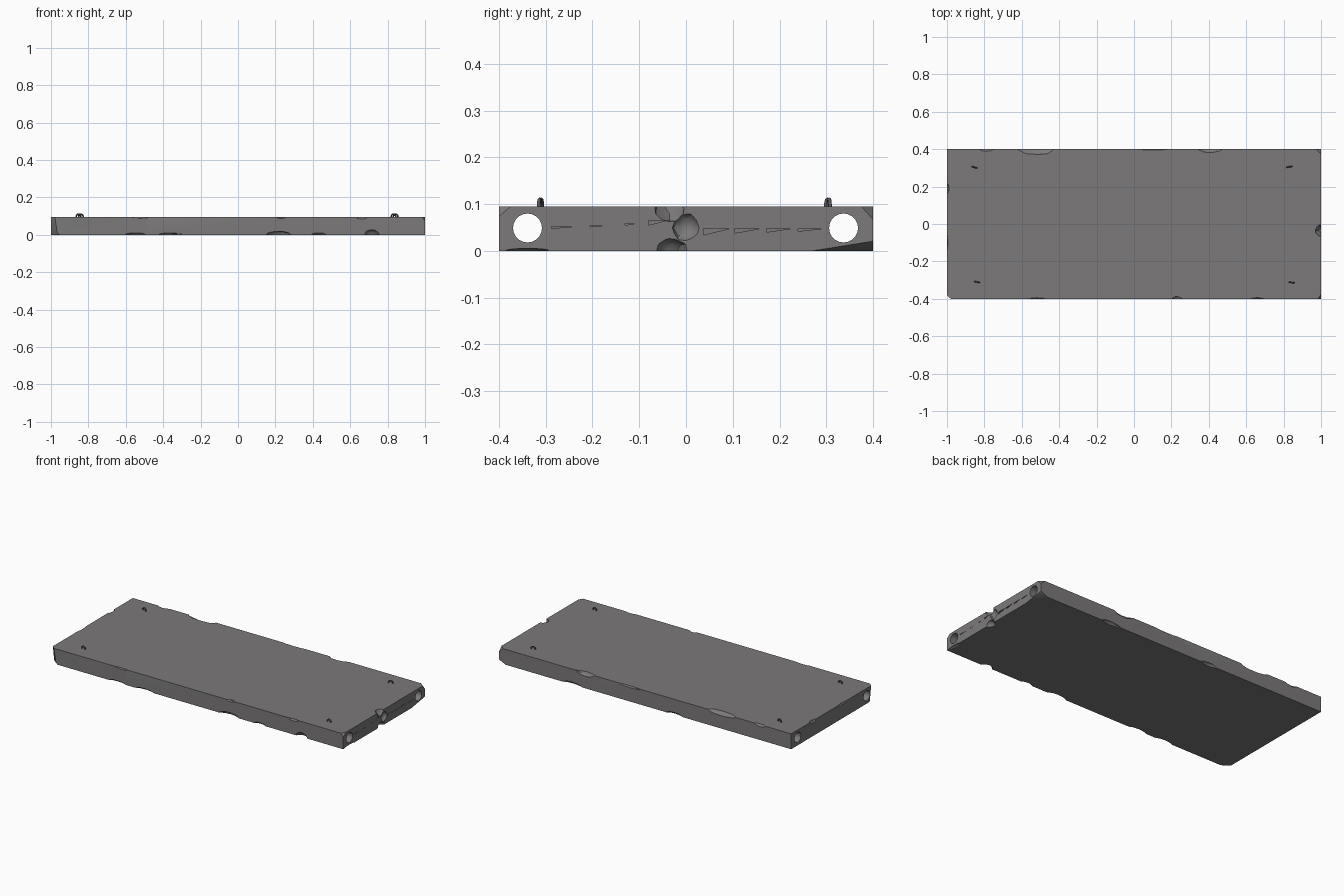
import bpy, bmesh, math, random
from mathutils import Vector, Matrix

if "Cube" in bpy.data.objects:
    bpy.data.objects.remove(bpy.data.objects["Cube"])

random.seed(4)
H = 0.095


def material(name, rgb):
    m = bpy.data.materials.new(name)
    m.diffuse_color = (*rgb, 1)
    m.use_nodes = True
    m.node_tree.nodes["Principled BSDF"].inputs["Base Color"].default_value = m.diffuse_color
    return m


concrete = material("concrete grey", (0.2, 0.192, 0.195))
steel = material("dark steel", (0.1, 0.095, 0.095))


def to_object(bm, name, mat):
    bmesh.ops.recalc_face_normals(bm, faces=bm.faces)
    me = bpy.data.meshes.new(name)
    bm.to_mesh(me)
    bm.free()
    ob = bpy.data.objects.new(name, me)
    bpy.context.collection.objects.link(ob)
    me.materials.append(mat)
    return ob


# Slab block with broken corners sliced off by planes
bm = bmesh.new()
bmesh.ops.create_cube(bm, size=1, matrix=Matrix.Translation((0, 0, H / 2)) @ Matrix.Diagonal((2, 0.8, H, 1)))
slices = [((-0.972, -0.4, H / 2), (-1, -1.1, -0.15)),
          ((-0.955, -0.4, 0), (-1, -1.3, -0.9)),
          ((-0.985, -0.4, H), (-0.8, -1, 0.8)),
          ((1, 0.375, 0.0), (0.7, 1, -1.1)),
          ((1, 0.27, 0.0), (0.45, 0.16, -1.0)),
          ((1, 0.375, H), (0.9, 1, 0.9)),
          ((1, -0.375, H), (0.9, -0.6, 0.7))]
for co, no in slices:
    r = bmesh.ops.bisect_plane(bm, geom=bm.verts[:] + bm.edges[:] + bm.faces[:], plane_co=co,
                               plane_no=Vector(no).normalized(), clear_outer=True)
    bmesh.ops.holes_fill(bm, edges=[e for e in bm.edges if e.is_boundary])
slab = to_object(bm, "concrete_slab", concrete)


def carve(bm):
    cutter = to_object(bm, "cutter", concrete)
    cutter.hide_render = True
    mod = slab.modifiers.new("carve", 'BOOLEAN')
    mod.operation = 'DIFFERENCE'
    mod.solver = 'EXACT'
    mod.object = cutter
    bpy.context.view_layer.objects.active = slab
    bpy.ops.object.modifier_apply(modifier=mod.name)
    bpy.data.objects.remove(cutter)


# Two hollow cores running the full length
for y in (-0.339, 0.337):
    bm = bmesh.new()
    bmesh.ops.create_cone(bm, cap_ends=True, segments=20, radius1=0.031, radius2=0.031, depth=2.4,
                          matrix=Matrix.Translation((0, y, 0.049)) @ Matrix.Rotation(math.pi / 2, 4, 'Y'))
    carve(bm)

# Chips knocked out of the edges: centre, then radii
chips = [
    ((-0.55, -0.405, 0), (0.06, 0.02, 0.011)), ((-0.36, -0.405, 0), (0.07, 0.02, 0.011)),
    ((0.22, -0.405, 0), (0.07, 0.025, 0.021)), ((0.43, -0.405, 0), (0.04, 0.018, 0.012)),
    ((0.715, -0.405, 0), (0.04, 0.03, 0.03)),
    ((0.23, -0.405, H), (0.03, 0.018, 0.009)), ((0.66, -0.403, H), (0.04, 0.01, 0.013)),
    ((-0.52, -0.403, H), (0.05, 0.009, 0.008)),
    ((-0.52, 0.405, H), (0.1, 0.035, 0.018)), ((-0.79, 0.405, H), (0.04, 0.016, 0.014)),
    ((0.41, 0.405, H), (0.065, 0.024, 0.022)), ((0.1, 0.403, H), (0.09, 0.009, 0.01)),
    ((0.5, 0.405, 0), (0.07, 0.02, 0.015)), ((-0.2, 0.405, 0), (0.06, 0.02, 0.015)),
    ((-1.003, 0.19, H), (0.015, 0.03, 0.018)), ((-1.003, -0.1, H), (0.008, 0.05, 0.01)),
    ((1.008, -0.035, H), (0.04, 0.035, 0.036)), ((1.01, 0.0, 0.05), (0.03, 0.032, 0.033)),
    ((1.008, -0.03, 0), (0.035, 0.035, 0.028)), ((1.004, -0.34, 0), (0.02, 0.05, 0.006)),
]
for co, rad in chips:
    bm = bmesh.new()
    bmesh.ops.create_icosphere(bm, subdivisions=2, radius=1)
    for v in bm.verts:
        v.co *= random.uniform(0.9, 1.05)
    bmesh.ops.transform(bm, verts=bm.verts, matrix=Matrix.Translation(co) @ Matrix.Diagonal((*rad, 1)))
    carve(bm)

# Broken crack line on the right end: wedge-shaped nicks (start y, end y, z, height)
for y0, y1, z, h in [(-0.288, -0.24, 0.05, 0.004), (-0.205, -0.172, 0.053, 0.003),
                     (-0.13, -0.105, 0.057, 0.004), (-0.08, -0.042, 0.06, 0.01),
                     (0.037, 0.095, 0.041, 0.014), (0.104, 0.16, 0.043, 0.01),
                     (0.172, 0.227, 0.044, 0.008), (0.24, 0.295, 0.045, 0.006)]:
    bm = bmesh.new()
    outline = [(y0, z - h / 2), (y1, z + h / 2), (y0, z + h / 2)]
    f = bm.faces.new([bm.verts.new((0.992, y, zz)) for y, zz in outline])
    ext = bmesh.ops.extrude_face_region(bm, geom=[f])
    bmesh.ops.translate(bm, vec=(0.02, 0, 0), verts=[g for g in ext["geom"] if isinstance(g, bmesh.types.BMVert)])
    carve(bm)

bpy.ops.object.select_all(action='DESELECT')
slab.select_set(True)
bpy.context.view_layer.objects.active = slab
bpy.ops.object.shade_smooth_by_angle(angle=math.radians(30))

# Four bent steel lifting loops
for i, (x, y, turn) in enumerate([(-0.853, 0.303, -0.3), (0.831, 0.306, 0.15),
                                  (-0.84, -0.31, -0.2), (0.843, -0.313, -0.15)]):
    cu = bpy.data.curves.new("loop", 'CURVE')
    cu.dimensions = '3D'
    cu.bevel_depth = 0.0042
    cu.bevel_resolution = 1
    cu.use_fill_caps = True
    sp = cu.splines.new('POLY')
    pts = [(-0.013, -0.012)] + [(-0.013 * math.cos(a), 0.016 * math.sin(a))
                                for a in [math.pi * k / 8 for k in range(9)]] + [(0.013, -0.012)]
    sp.points.add(len(pts) - 1)
    for p, (px, pz) in zip(sp.points, pts):
        p.co = (px, 0, pz, 1)
    loop = bpy.data.objects.new(f"lifting_loop_{i + 1}", cu)
    loop.location = (x, y, H - 0.001)
    loop.rotation_euler.z = turn
    cu.materials.append(steel)
    bpy.context.collection.objects.link(loop)
